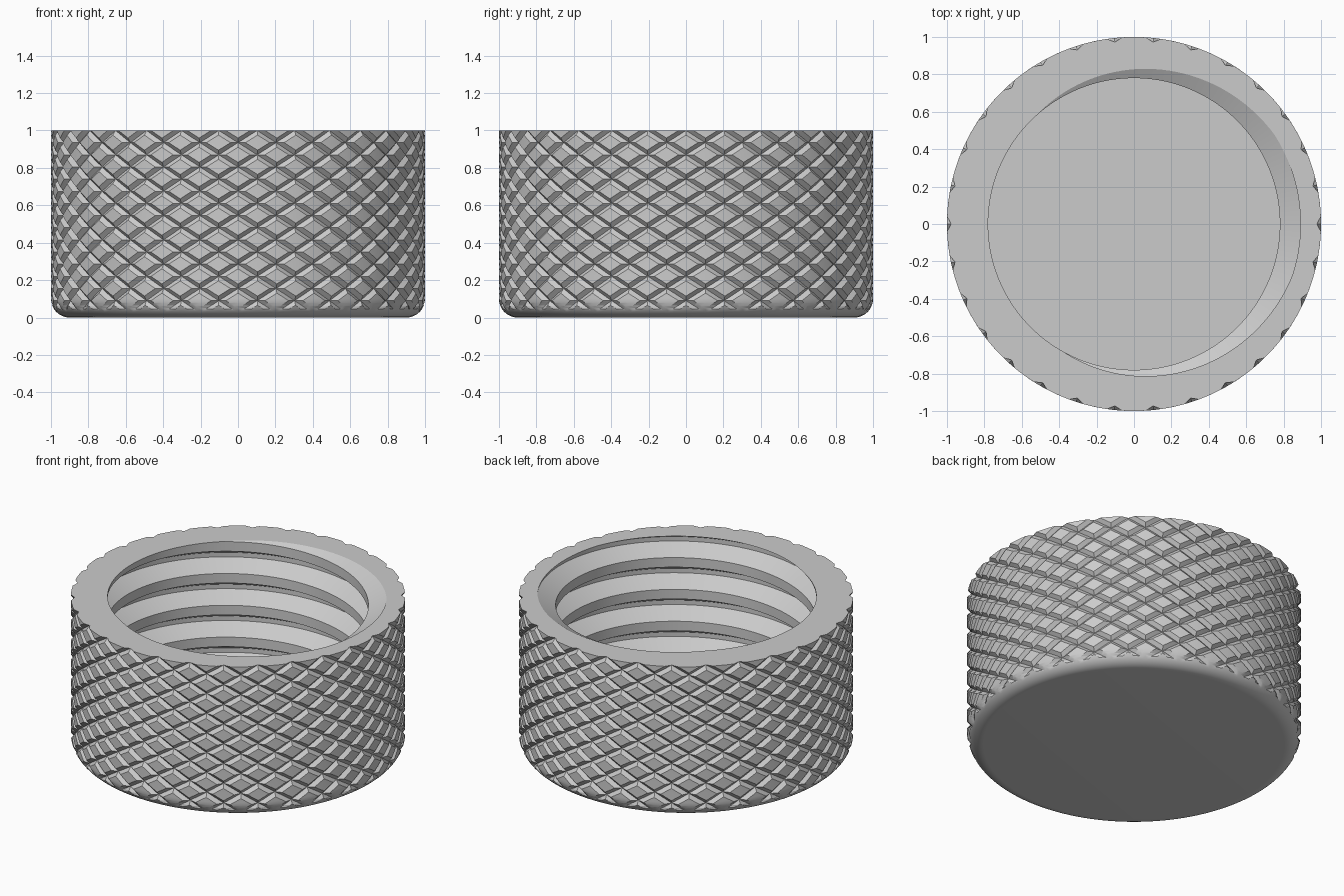
import bpy, bmesh, math
from mathutils import Vector

if "Cube" in bpy.data.objects:
    bpy.data.objects.remove(bpy.data.objects["Cube"], do_unlink=True)

TAU = 2 * math.pi
STARTS, KNURL_PITCH, GROOVE_HALF, GROOVE_DEPTH = 30, 0.13, 0.19, 0.022
FILLET, KNURL_BASE, FLOOR = 0.1, 0.03, 0.15
THREAD_PITCH, MINOR, MAJOR = 0.21, 0.78, 0.89


def polar(r, a, z):
    return Vector((r * math.cos(a), r * math.sin(a), z))


def cut(bm, z, clear=0):
    """Slice at height z; clear=1 drops what is above, -1 what is below."""
    bmesh.ops.bisect_plane(bm, geom=bm.verts[:] + bm.edges[:] + bm.faces[:],
                           dist=1e-6, plane_co=(0, 0, z), plane_no=(0, 0, 1),
                           clear_outer=clear > 0, clear_inner=clear < 0)


def rim_edges(bm, z):
    return [e for e in bm.edges if e.is_boundary
            and all(abs(v.co.z - z) < 1e-4 for v in e.verts)]


def fillet_radius(z):
    return 1 - FILLET + math.sqrt(max(0, FILLET ** 2 - (FILLET - z) ** 2))


def groove(s):
    """Depth of a V groove that runs along both edges of a unit cell."""
    return GROOVE_DEPTH * max(0, 1 - (0.5 - abs(s)) / GROOVE_HALF)


# Knurled outside: diamond cells between two crossing sets of helical grooves
def knurled_wall(bm):
    flat = 0.5 - GROOVE_HALF
    steps = [-0.5, -flat, -flat / 3, flat / 3, flat, 0.5]
    rows = math.ceil(2 / KNURL_PITCH) + 1
    for around in range(2 * STARTS):
        for up in range(-rows, 3):
            if (around + up) % 2:
                continue
            grid = []
            for s in steps:
                line = []
                for t in steps:
                    depth = max(groove(s), groove(t))
                    a = -TAU / 4 + (around + s + t) * TAU / (2 * STARTS)
                    z = 1 + (up + s - t) * KNURL_PITCH / 2
                    line.append((bm.verts.new(polar(1 - depth, a, z)), depth))
                grid.append(line)
            for i in range(len(steps) - 1):
                for j in range(len(steps) - 1):
                    q = [grid[i][j], grid[i + 1][j], grid[i + 1][j + 1], grid[i][j + 1]]
                    # split from the shallowest corner so grooves mitre cleanly
                    k = min(range(4), key=lambda n: q[n][1])
                    q = [c[0] for c in q[k:] + q[:k]]
                    bm.faces.new(q[:3])
                    bm.faces.new((q[0], q[2], q[3]))
    bmesh.ops.remove_doubles(bm, verts=bm.verts[:], dist=1e-5)
    cut(bm, 1, 1)
    cut(bm, KNURL_BASE, -1)
    for z in (0.045, 0.06, 0.08, FILLET):
        cut(bm, z)
    # fade the knurl into the rounded lower edge
    for v in bm.verts:
        if v.co.z < FILLET:
            r = v.co.xy.length
            v.co.xy *= min(r, fillet_radius(v.co.z)) / r


# Rounded lower edge and flat underside
def rounded_base(bm):
    edges = rim_edges(bm, KNURL_BASE)
    start = math.acos((FILLET - KNURL_BASE) / FILLET)
    for i in range(5, -1, -1):
        a = start * i / 6
        new = bmesh.ops.extrude_edge_only(bm, edges=edges)["geom"]
        edges = [g for g in new if isinstance(g, bmesh.types.BMEdge)]
        for v in (g for g in new if isinstance(g, bmesh.types.BMVert)):
            v.co.xy *= (1 - FILLET + FILLET * math.sin(a)) / v.co.xy.length
            v.co.z = FILLET * (1 - math.cos(a))
    bmesh.ops.contextual_create(bm, geom=edges)


# Threaded bore: a trapezoid groove swept on a right-hand helix
def threaded_bore(bm):
    profile = [(-0.35, MINOR), (-0.07, MAJOR), (0.07, MAJOR), (0.35, MINOR)]
    segs, turns = 144, math.ceil(1 / THREAD_PITCH) + 2
    columns = []
    for i in range(segs + 1):
        a = TAU * i / segs
        columns.append([
            bm.verts.new(polar(r, a + TAU * 0.02, 1 + THREAD_PITCH * (i / segs + k + t)))
            for k in range(-turns, 2) for t, r in profile])
    for c, d in zip(columns, columns[1:]):
        for j in range(len(c) - 1):
            bm.faces.new((c[j], c[j + 1], d[j + 1], d[j]))
    bmesh.ops.remove_doubles(bm, verts=bm.verts[:], dist=1e-5)
    cut(bm, 1, 1)
    cut(bm, FLOOR, -1)
    bmesh.ops.contextual_create(bm, geom=rim_edges(bm, FLOOR))


def append(target, build):
    part = bmesh.new()
    for step in build:
        step(part)
    mesh = bpy.data.meshes.new("part")
    part.to_mesh(mesh)
    part.free()
    target.from_mesh(mesh)
    bpy.data.meshes.remove(mesh)


bm = bmesh.new()
append(bm, [knurled_wall, rounded_base])
append(bm, [threaded_bore])
# Flat top rim between the knurl outline and the bore outline
bmesh.ops.triangle_fill(bm, edges=rim_edges(bm, 1), use_beauty=True, normal=(0, 0, 1))
bmesh.ops.recalc_face_normals(bm, faces=bm.faces[:])

mesh = bpy.data.meshes.new("knurled_cap")
bm.to_mesh(mesh)
bm.free()
cap = bpy.data.objects.new("knurled_cap", mesh)
bpy.context.collection.objects.link(cap)

grey = bpy.data.materials.new("plain_grey")
grey.use_nodes = True
colour = (0.6, 0.6, 0.6, 1)
grey.diffuse_color = colour
grey.node_tree.nodes["Principled BSDF"].inputs["Base Color"].default_value = colour
mesh.materials.append(grey)

bpy.ops.object.select_all(action="DESELECT")
cap.select_set(True)
bpy.context.view_layer.objects.active = cap
bpy.ops.object.shade_smooth_by_angle(angle=math.radians(25))
